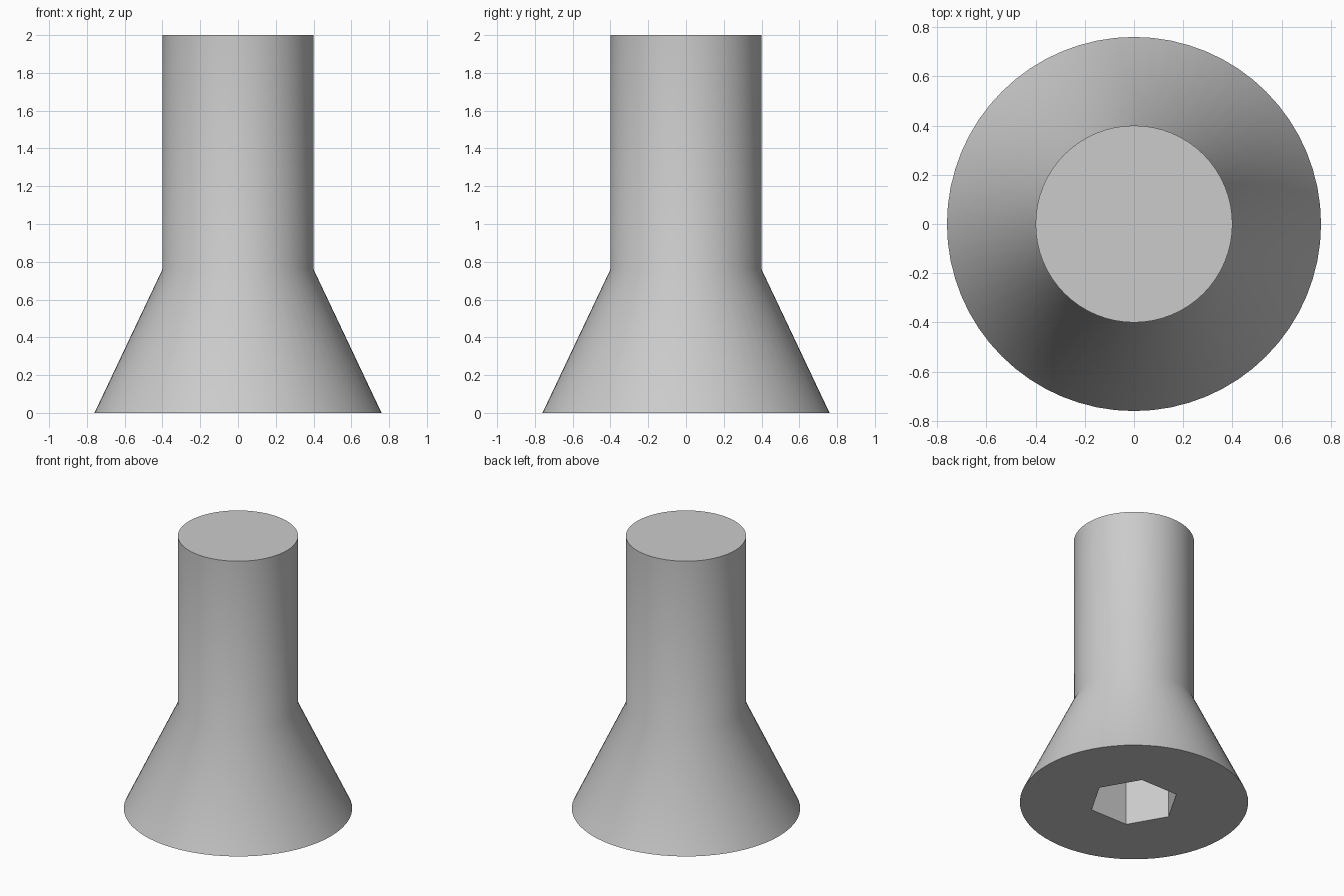
import bpy, bmesh
from math import cos, sin, tau, radians

cube = bpy.data.objects.get("Cube")
if cube:
    bpy.data.objects.remove(cube, do_unlink=True)

SIDES = 64
HEAD_R, SHAFT_R, SOCKET_R = 0.76, 0.4, 0.3
HEAD_H, TOTAL_H, SOCKET_DEPTH = 0.76, 2.0, 0.4

# Single plain metal colour
steel = bpy.data.materials.new("grey_steel")
steel.use_nodes = True
colour = (0.6, 0.6, 0.6, 1)
steel.diffuse_color = colour
steel.node_tree.nodes["Principled BSDF"].inputs["Base Color"].default_value = colour


def ring(bm, radius, z, count):
    return [bm.verts.new((radius * cos(tau * i / count), radius * sin(tau * i / count), z))
            for i in range(count)]


def make_lathe(name, rings, count):
    """Closed solid through a stack of (radius, height) rings."""
    bm = bmesh.new()
    loops = [ring(bm, r, z, count) for r, z in rings]
    for low, high in zip(loops, loops[1:]):
        for i in range(count):
            j = (i + 1) % count
            bm.faces.new((low[i], low[j], high[j], high[i]))
    bm.faces.new(loops[0][::-1])
    bm.faces.new(loops[-1])
    bmesh.ops.recalc_face_normals(bm, faces=bm.faces)
    mesh = bpy.data.meshes.new(name)
    bm.to_mesh(mesh)
    bm.free()
    mesh.materials.append(steel)
    obj = bpy.data.objects.new(name, mesh)
    bpy.context.collection.objects.link(obj)
    return obj


# Countersunk head flowing into the straight shaft
screw = make_lathe("countersunk_screw",
                   [(HEAD_R, 0), (SHAFT_R, HEAD_H), (SHAFT_R, TOTAL_H)], SIDES)

# Hexagonal key socket cut into the underside of the head
cutter = make_lathe("socket_cutter", [(SOCKET_R, -0.2), (SOCKET_R, SOCKET_DEPTH)], 6)
cutter.hide_render = True
cutter.hide_viewport = True
cut = screw.modifiers.new("hex_socket", 'BOOLEAN')
cut.operation = 'DIFFERENCE'
cut.solver = 'EXACT'
cut.object = cutter

# Apply the cut, then smooth the round sides and keep the rims sharp
bpy.ops.object.select_all(action='DESELECT')
bpy.context.view_layer.objects.active = screw
screw.select_set(True)
bpy.ops.object.modifier_apply(modifier=cut.name)
bpy.data.objects.remove(cutter, do_unlink=True)
bpy.ops.object.shade_smooth_by_angle(angle=radians(30))
